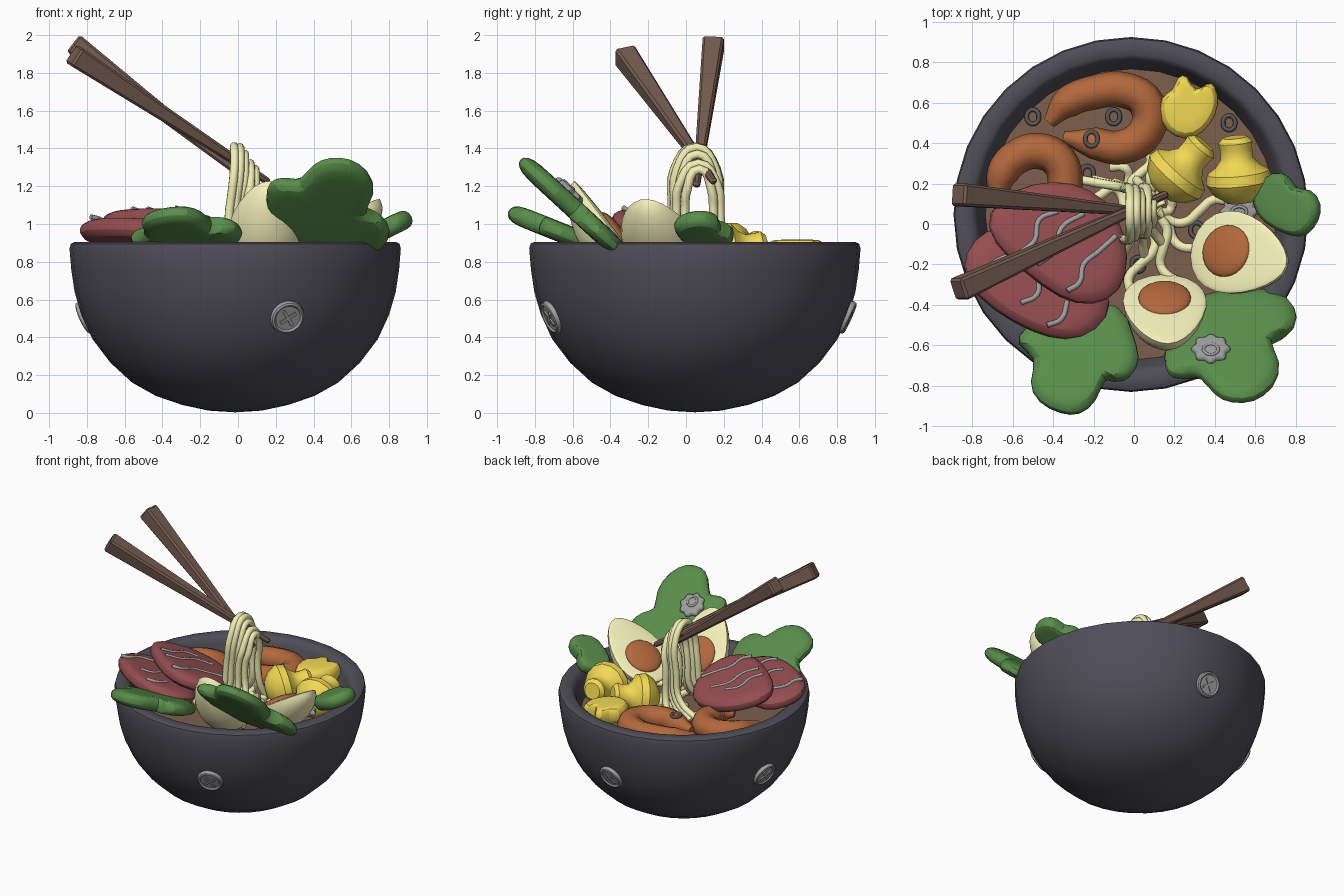
import bpy, bmesh, random
from math import sin, cos, pi, radians
from mathutils import Vector, Matrix

if "Cube" in bpy.data.objects:
    bpy.data.objects.remove(bpy.data.objects["Cube"])

random.seed(4)
CX, CY = -0.015, 0.047          # bowl axis


def mat(name, *rgb):
    m = bpy.data.materials.new(name)
    m.diffuse_color = (*rgb, 1)
    m.use_nodes = True
    m.node_tree.nodes["Principled BSDF"].inputs["Base Color"].default_value = m.diffuse_color
    return m


BOWL = mat("dark_clay", .08, .075, .095)
SOUP = mat("broth", .2, .115, .075)
NOODLE = mat("noodle", .9, .87, .46)
WHITE = mat("egg_white", .93, .9, .5)
ORANGE = mat("orange", .45, .14, .045)
GREEN = mat("green", .1, .27, .07)
MEAT = mat("meat", .3, .075, .08)
YELLOW = mat("yellow", .9, .7, .09)
WOOD = mat("wood", .18, .11, .08)
GREY = mat("grey", .34, .34, .34)
CHIVE = mat("dark_grey", .1, .1, .1)


def add(name, bm, m=None, matrix=Matrix()):
    bmesh.ops.recalc_face_normals(bm, faces=bm.faces)
    me = bpy.data.meshes.new(name)
    bm.to_mesh(me)
    bm.free()
    ob = bpy.data.objects.new(name, me)
    ob.matrix_world = matrix
    if m:
        me.materials.append(m)
    bpy.context.collection.objects.link(ob)
    return ob


def frame(loc, z, x=None):
    """Matrix at loc with local Z along z and local X near x."""
    z = Vector(z).normalized()
    if x is None:
        return Matrix.Translation(loc) @ z.to_track_quat('Z', 'Y').to_matrix().to_4x4()
    y = z.cross(Vector(x)).normalized()
    r = Matrix((y.cross(z), y, z)).transposed().to_4x4()
    return Matrix.Translation(loc) @ r


def lathe(name, profile, m, matrix, seg=32):
    bm = bmesh.new()
    vs = [bm.verts.new((r, 0, z)) for r, z in profile]
    es = [bm.edges.new(p) for p in zip(vs, vs[1:])]
    bmesh.ops.spin(bm, geom=vs + es, axis=(0, 0, 1), cent=(0, 0, 0), steps=seg, angle=2 * pi)
    bmesh.ops.remove_doubles(bm, verts=bm.verts, dist=1e-4)
    return add(name, bm, m, matrix)


def slab(name, pts, plane, thick, m):
    """Soft slice: top-view outline laid on the plane z = c + a*x + b*y."""
    c, a, b = plane
    base = [Vector((x, y, c + a * x + b * y)) for x, y in pts]
    mid = sum(base, Vector()) / len(base)
    n = Vector((-a, -b, 1)).normalized()
    bm = bmesh.new()
    rings = [[bm.verts.new(mid + (p - mid) * s + n * thick * h) for p in base]
             for s, h in ((.6, -.52), (.9, -.5), (1.04, -.2), (1.04, .2), (.9, .5), (.6, .52))]
    for r0, r1 in zip(rings, rings[1:]):
        for i in range(len(base)):
            j = (i + 1) % len(base)
            bm.faces.new((r0[i], r0[j], r1[j], r1[i]))
    bm.faces.new(rings[0])
    bm.faces.new(rings[-1])
    ob = add(name, bm, m)
    ob.modifiers.new("soften", 'SUBSURF').levels = 1
    ob.modifiers["soften"].render_levels = 1
    return ob


def tube(name, pts, r, m=None, radii=None, closed=False, res=4):
    cu = bpy.data.curves.new(name, 'CURVE')
    cu.dimensions = '3D'
    cu.bevel_depth, cu.bevel_resolution, cu.resolution_u = r, 2, res
    cu.use_fill_caps = True
    sp = cu.splines.new('BEZIER')
    sp.bezier_points.add(len(pts) - 1)
    sp.use_cyclic_u = closed
    for i, (bp, p) in enumerate(zip(sp.bezier_points, pts)):
        bp.co = p
        bp.handle_left_type = bp.handle_right_type = 'AUTO'
        bp.radius = radii[i] if radii else 1
    if m:
        cu.materials.append(m)
    ob = bpy.data.objects.new(name, cu)
    bpy.context.collection.objects.link(ob)


def ball(name, m, matrix, size, cut=1.0, taper=0.0):
    """Ellipsoid; the +Z half is flattened by cut and +X end narrowed by taper."""
    bm = bmesh.new()
    bmesh.ops.create_uvsphere(bm, u_segments=24, v_segments=16, radius=1)
    for v in bm.verts:
        x, y, z = v.co
        k = 1 - taper * x
        v.co = (x * size[0], y * k * size[1], z * k * size[2] * (cut if z > 0 else 1))
    return add(name, bm, m, matrix)


# Bowl and broth
axis = Matrix.Translation((CX, CY, 0))
lathe("bowl", [(0, .003), (.14, .012), (.28, .042), (.42, .09), (.545, .16), (.66, .265), (.755, .39),
               (.815, .52), (.85, .64), (.868, .76), (.877, .87), (.87, .895), (.85, .905),
               (.79, .905), (.77, .89), (.755, .86), (.715, .72), (.6, .4), (.3, .15), (0, .1)],
      BOWL, axis)
lathe("broth", [(0, .735), (.722, .735), (.71, .7), (0, .7)], SOUP, axis)

# Screw-like studs on the bowl
for deg in (-70, 86, 169):
    d = Vector((cos(radians(deg)), sin(radians(deg)), 0))
    M = frame(Vector((CX, CY, .505)) + d * .81, d + Vector((0, 0, -.45)))
    lathe("stud", [(0, -.03), (.085, -.03), (.093, -.005), (.088, .012), (.078, .017), (.068, .008), (0, .008)],
          GREY, M, 24)
    for k in (0, 1):
        bm = bmesh.new()
        bmesh.ops.create_cube(bm, size=1, matrix=Matrix.Diagonal((.1, .018, .02, 1)))
        add("stud_cross", bm, GREY, M @ Matrix.Rotation(pi * (.2 + k / 2), 4, 'Z') @ Matrix.Translation((0, 0, .006)))

# Chopsticks
for top, tip in (((-.87, .145, 1.955), (.1, .055, 1.2)), ((-.87, -.325, 1.895), (.165, .15, 1.22))):
    a, b = Vector(top), Vector(tip)
    bm = bmesh.new()
    bmesh.ops.create_cone(bm, cap_ends=True, segments=4, radius1=.026, radius2=.08, depth=(a - b).length,
                          matrix=Matrix.Rotation(pi / 4, 4, 'Z'))
    st = add("chopstick", bm, WOOD, frame((a + b) / 2, a - b, (0, 1, 0)))
    bv = st.modifiers.new("bevel", 'BEVEL')
    bv.width, bv.segments = .012, 1

# Lifted noodles looped over the chopsticks
for i, (x, w, top) in enumerate(((-.02, .125, 1.41), (.01, .115, 1.405), (.035, .095, 1.37),
                                 (.065, .115, 1.32), (.09, .075, 1.29))):
    c = .05 + .005 * i
    s = -.08 + .04 * i
    tube("lifted_noodle", [(s * 2.5 - .05, c - w - .1, .77), (s, c - w - .015, .87), (x - .025, c - w, 1.08),
                           (x, c - w * .9, top - .12), (x, c, top), (x, c + w * .9, top - .12),
                           (x - .02, c + w, 1.08), (s, c + w + .01, .87), (s * 2.5 - .1, c + w + .05, .77)],
         .024, NOODLE)

# Noodles lying on the broth
for i in range(9):
    a = radians(-95 + i * 32)
    d, n = Vector((cos(a), sin(a), 0)), Vector((-sin(a), cos(a), 0))
    L = .34 if i < 4 else .22
    tube("noodle", [Vector((.06, .06, .765)) + d * (.06 + L * t / 5) + n * .06 * sin(t * 1.1 + i)
                    + Vector((0, 0, random.uniform(-.01, .025))) for t in range(6)], .024, NOODLE)

# Half eggs with yolks
for loc, u, n in (((.52, -.15, .975), (.82, -.2, .54), (-.52, .2, .84)),
                  ((.155, -.42, 1.0), (.05, -.6, .8), (0, .8, .6))):
    M = frame(loc, n, u)
    ball("egg_half", WHITE, M, (.285, .2, .18), cut=.1, taper=.25)
    ball("yolk", ORANGE, M @ Matrix.Translation((-.07, 0, .015)), (.135, .13, .035))

# Leaves
LEAF1 = (.535, 0, -.92)
slab("large_leaf", [(.16, -.71), (.19, -.75), (.27, -.75), (.33, -.73), (.4, -.84), (.48, -.87), (.59, -.87),
                    (.69, -.8), (.73, -.68), (.64, -.57), (.76, -.55), (.81, -.47), (.76, -.37), (.65, -.33),
                    (.48, -.34), (.32, -.36), (.2, -.45), (.16, -.6)], LEAF1, .1, GREEN)
slab("front_leaf", [(-.55, -.52), (-.58, -.6), (-.46, -.66), (-.52, -.78), (-.47, -.88), (-.36, -.93), (-.27, -.94),
                    (-.18, -.87), (-.15, -.74), (-.09, -.78), (-.02, -.76), (.03, -.66), (-.02, -.55),
                    (-.05, -.4), (-.3, -.38)], (.69, 0, -.4), .1, GREEN)
slab("side_leaf", [(.58, .1), (.63, .2), (.69, .26), (.77, .24), (.785, .165), (.87, .18), (.92, .1), (.91, .02),
                   (.85, -.06), (.78, -.06), (.65, 0)], (.6, .48, 0), .1, GREEN)

# Scalloped slices
for x, y, (c, a, b), lift in ((.38, -.62, LEAF1, .07), (.52, .06, (.82, 0, 0), 0)):
    circ = [(cos(t * pi / 16), sin(t * pi / 16), 1 + .13 * cos(t * pi / 2)) for t in range(32)]
    slab("scalloped_slice", [(x + .088 * p * k, y + .063 * q * k) for p, q, k in circ], (c + lift, a, b), .045, GREY)
    tube("slice_ring", [(x + .036 * p, y + .026 * q, c + lift + .03 + a * (x + .036 * p) + b * (y + .026 * q))
                        for p, q, k in circ[::4]], .008, GREY, closed=True)

# Meat slices with fat streaks
slices = [
    ("upper_meat", (.875, -.2, -.27),
     [(-.58, .17), (-.4, .21), (-.22, .17), (-.08, .05), (-.03, -.17), (-.07, -.33), (-.2, -.4), (-.36, -.37),
      (-.55, -.22), (-.69, -.09), (-.73, .05)],
     [[(-.38, .06), (-.47, .02), (-.49, -.08), (-.56, -.14)], [(-.25, .05), (-.36, -.02), (-.39, -.13), (-.48, -.2)],
      [(-.09, -.06), (-.18, -.14), (-.25, -.2), (-.27, -.29), (-.33, -.33)]]),
    ("lower_meat", (.79, -.16, -.22),
     [(-.66, 0), (-.79, -.08), (-.85, -.22), (-.77, -.36), (-.6, -.48), (-.42, -.56), (-.26, -.57),
      (-.13, -.47), (-.12, -.3), (-.4, -.1)],
     [[(-.61, -.15), (-.71, -.21), (-.73, -.28), (-.78, -.31)], [(-.47, -.27), (-.48, -.35), (-.56, -.39)],
      [(-.33, -.38), (-.36, -.47), (-.43, -.5)]])]
for name, pl, outline, streaks in slices:
    slab(name, outline, pl, .11, MEAT)
    for s in streaks:
        tube("fat_streak", [(x, y, pl[0] + pl[1] * x + pl[2] * y + .055) for x, y in s], .014, GREY)

# Curled shrimp
for pts, z in (([(-.42, .5), (-.33, .6), (-.2, .65), (-.04, .66), (.065, .59), (.06, .46), (-.06, .38), (-.2, .4),
                 (-.35, .43)], .81),
               ([(-.68, .1), (-.65, .25), (-.58, .33), (-.47, .36), (-.37, .31), (-.34, .2), (-.36, .08),
                 (-.45, .05)], .82)):
    n = len(pts) - 1
    tube("shrimp", [(x, y, z) for x, y in pts], .09, ORANGE,
         [.35] + [.8 + .2 * sin(pi * i / n) for i in range(1, n)] + [.3])

# Yellow vegetables
slab("yellow_slice", [(.13, .5), (.2, .43), (.3, .42), (.38, .5), (.42, .59), (.4, .69), (.36, .7), (.3, .64),
                      (.27, .74), (.21, .73), (.2, .65), (.13, .64)], (.855, 0, 0), .12, YELLOW)
for a, b in (((.13, .15, .83), (.33, .38, .88)), ((.53, .1, .83), (.5, .41, .88))):
    a, b = Vector(a), Vector(b)
    lathe("mushroom", [(0, 0), (.07, .01), (.13, .05), (.165, .11), (.155, .16), (.11, .19), (.08, .23), (.08, .28),
                       (.085, .31), (.06, .335), (0, .335)], YELLOW, frame(a, b - a), 14)

# Onion rings
for x, y, z in ((-.5, .53, .755), (-.1, .53, .755), (-.21, .42, .885), (.47, .5, .755), (-.23, .25, .755),
                (.02, -.2, .755), (.31, -.03, .755)):
    tube("onion_ring", [(x + .03 * cos(t * pi / 3), y + .036 * sin(t * pi / 3), z) for t in range(6)],
         .011, CHIVE, closed=True)

bpy.ops.object.select_all(action='DESELECT')
for ob in bpy.data.objects:
    if ob.type == 'MESH' and ob.name[:9] != "chopstick":
        ob.select_set(True)
        bpy.context.view_layer.objects.active = ob
bpy.ops.object.shade_smooth_by_angle(angle=radians(40))
